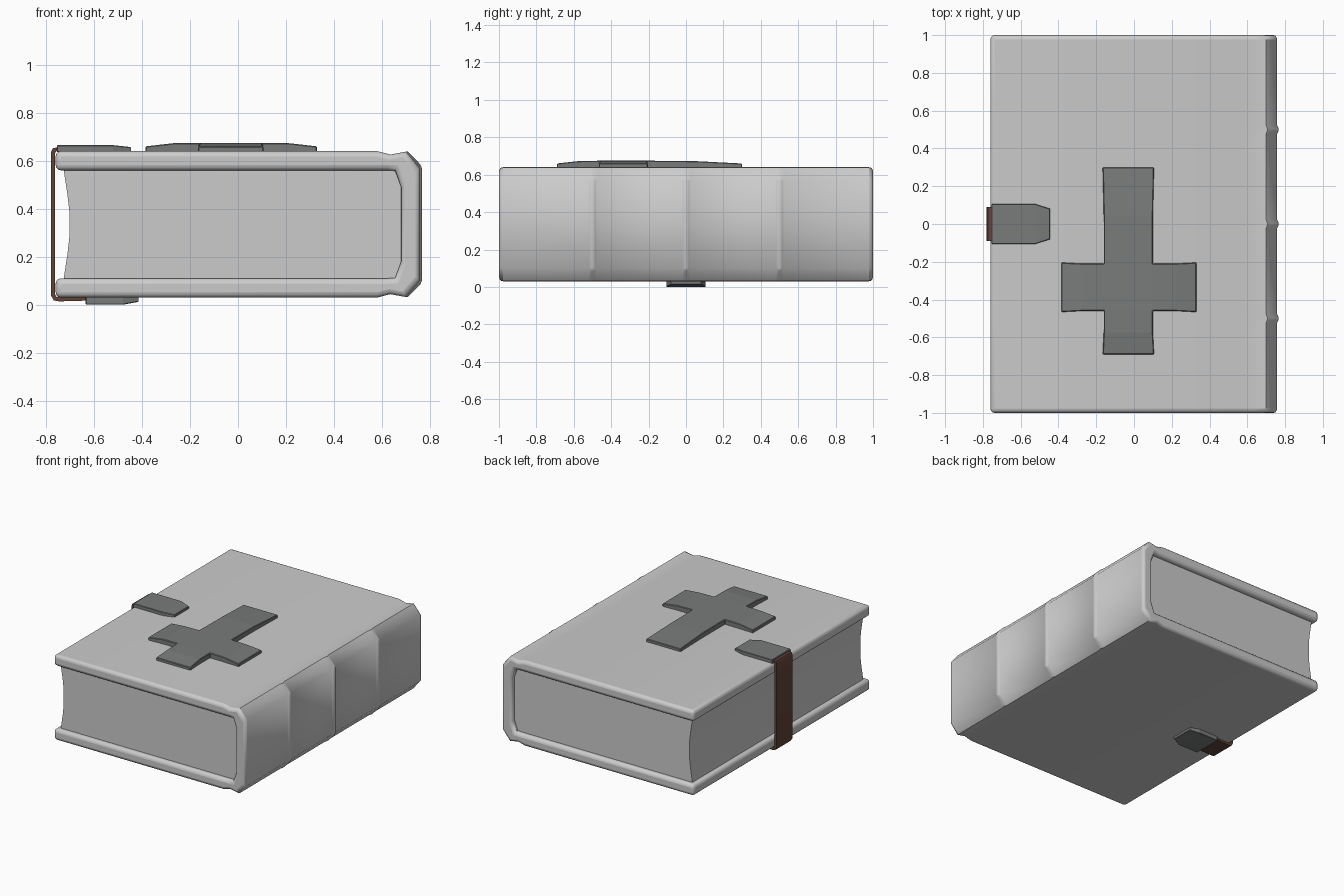
import bpy, bmesh, math

if "Cube" in bpy.data.objects:
    bpy.data.objects.remove(bpy.data.objects["Cube"])

MID = 0.335  # mid height of the book


def material(name, rgb):
    m = bpy.data.materials.new(name)
    m.diffuse_color = (*rgb, 1)
    m.use_nodes = True
    m.node_tree.nodes["Principled BSDF"].inputs["Base Color"].default_value = m.diffuse_color
    return m


def make(name, bm, mat=None, bevel=0, segs=1, limit=75, smooth=None):
    bmesh.ops.recalc_face_normals(bm, faces=bm.faces)
    me = bpy.data.meshes.new(name)
    bm.to_mesh(me)
    bm.free()
    ob = bpy.data.objects.new(name, me)
    bpy.context.collection.objects.link(ob)
    if mat:
        me.materials.append(mat)
    if bevel:
        b = ob.modifiers.new("bevel", 'BEVEL')
        b.width, b.segments = bevel, segs
        b.limit_method, b.angle_limit = 'ANGLE', math.radians(limit)
    if smooth:
        bpy.ops.object.select_all(action='DESELECT')
        bpy.context.view_layer.objects.active = ob
        ob.select_set(True)
        bpy.ops.object.shade_smooth_by_angle(angle=math.radians(smooth))
    return ob


def loft(bm, rings):
    """Skin closed rings of equal length; returns the vertex rings."""
    vs = [[bm.verts.new(p) for p in r] for r in rings]
    n = len(vs[0])
    for a, b in zip(vs, vs[1:]):
        for i in range(n):
            bm.faces.new((a[i], a[(i + 1) % n], b[(i + 1) % n], b[i]))
    return vs


metal = material("dark_metal", (0.19, 0.20, 0.195))
leather = material("brown_leather", (0.12, 0.055, 0.04))


# Cover: C-shaped section lofted along y, spine pushed out at three ribs
def mirrored(half):
    return half + [(x, 2 * MID - z) for x, z in reversed(half)]


outer = mirrored([(-0.76, 0.64), (0.58, 0.64), (0.635, 0.626), (0.70, 0.638), (0.757, 0.57)])
inner = mirrored([(-0.76, 0.56), (0.58, 0.56), (0.62, 0.56), (0.655, 0.558), (0.68, 0.49)])


def section(y, rib):
    out = []
    for x, z in outer:
        if x > 0.75:
            x += rib
        elif x > 0.69:
            x += rib * 0.4
        out.append((x, y, z))
    return out + [(x, y, z) for x, z in reversed(inner)]


stations = [(-1, 0)]
for r in (-0.5, 0, 0.5):
    stations += [(r - 0.022, 0), (r, 0.018), (r + 0.022, 0)]
stations.append((1, 0))
bm = bmesh.new()
rings = loft(bm, [section(y, k) for y, k in stations])
for ring in (rings[0], rings[-1]):
    for i in range(len(outer) - 1):
        bm.faces.new((ring[i], ring[i + 1], ring[-2 - i], ring[-1 - i]))
make("cover", bm, bevel=0.022, segs=3, smooth=50)

# Page block with hollow fore edge
bm = bmesh.new()
page = [(0.685, 0.105), (0.685, 0.565), (-0.727, 0.565), (-0.711, 0.46),
        (-0.703, 0.39), (-0.703, 0.28), (-0.711, 0.21), (-0.727, 0.105)]
rings = loft(bm, [[(x, y, z) for x, z in page] for y in (-0.965, 0.965)])
for ring in rings:
    bm.faces.new(ring)
make("pages", bm, smooth=30)

# Cross ornament: centre square plus four arms that thin and flare at the tips
bm = bmesh.new()
cx, cy, w, h = -0.03, -0.335, 0.13, 0.125
arms = [((1, 0), 0.36, h, w), ((0, 1), 0.635, w, h), ((-1, 0), 0.355, h, w), ((0, -1), 0.355, w, h)]


def face(pts):
    bm.faces.new([bm.verts.new(p) for p in pts])


for z in (0.636, 0.675):
    face([(cx + sx * w, cy + sy * h, z) for sx, sy in ((-1, -1), (1, -1), (1, 1), (-1, 1))])
for (dx, dy), length, half, start in arms:
    rows = []
    for d, hw, top in ((start, half, 0.675), ((start + length) / 2, half, 0.673), (length, half + 0.006, 0.660)):
        rows.append([(cx + dx * d - dy * s * hw, cy + dy * d + dx * s * hw, z)
                     for s, z in ((-1, 0.636), (1, 0.636), (1, top), (-1, top))])
    bm.faces.new(loft(bm, rows)[-1])
bmesh.ops.remove_doubles(bm, verts=bm.verts, dist=0.0005)
make("cross_ornament", bm, metal, bevel=0.004)


# Clasp plates: straight plate with tapered, thinner tip
def clasp(name, x0, x1, x2, base, top, tip, hw):
    bm = bmesh.new()
    rows = [[(x, s * k, z) for s, z in ((-1, base), (1, base), (1, t), (-1, t))]
            for x, k, t in ((x0, hw, top), (x1, hw, top), (x2, hw * 0.77, tip))]
    rings = loft(bm, rows)
    bm.faces.new(rings[0])
    bm.faces.new(rings[-1])
    make(name, bm, metal, bevel=0.003)


clasp("upper_clasp", -0.755, -0.52, -0.445, 0.636, 0.665, 0.657, 0.105)
clasp("lower_clasp", -0.635, -0.48, -0.415, 0.034, 0.0, 0.012, 0.105)

# Strap: path around the fore edge with constant thickness
bm = bmesh.new()
path_out = [(-0.60, 0.018), (-0.745, 0.014), (-0.768, 0.018), (-0.78, 0.04),
            (-0.78, 0.635), (-0.772, 0.652), (-0.74, 0.658)]
path_in = [(-0.60, 0.031), (-0.74, 0.031), (-0.757, 0.033), (-0.763, 0.045),
           (-0.763, 0.63), (-0.757, 0.64), (-0.74, 0.643)]
rows = [[(a[0], -0.09, a[1]), (a[0], 0.09, a[1]), (b[0], 0.09, b[1]), (b[0], -0.09, b[1])]
        for a, b in zip(path_out, path_in)]
rings = loft(bm, rows)
bm.faces.new(rings[0])
bm.faces.new(rings[-1])
make("strap", bm, leather, smooth=50)
